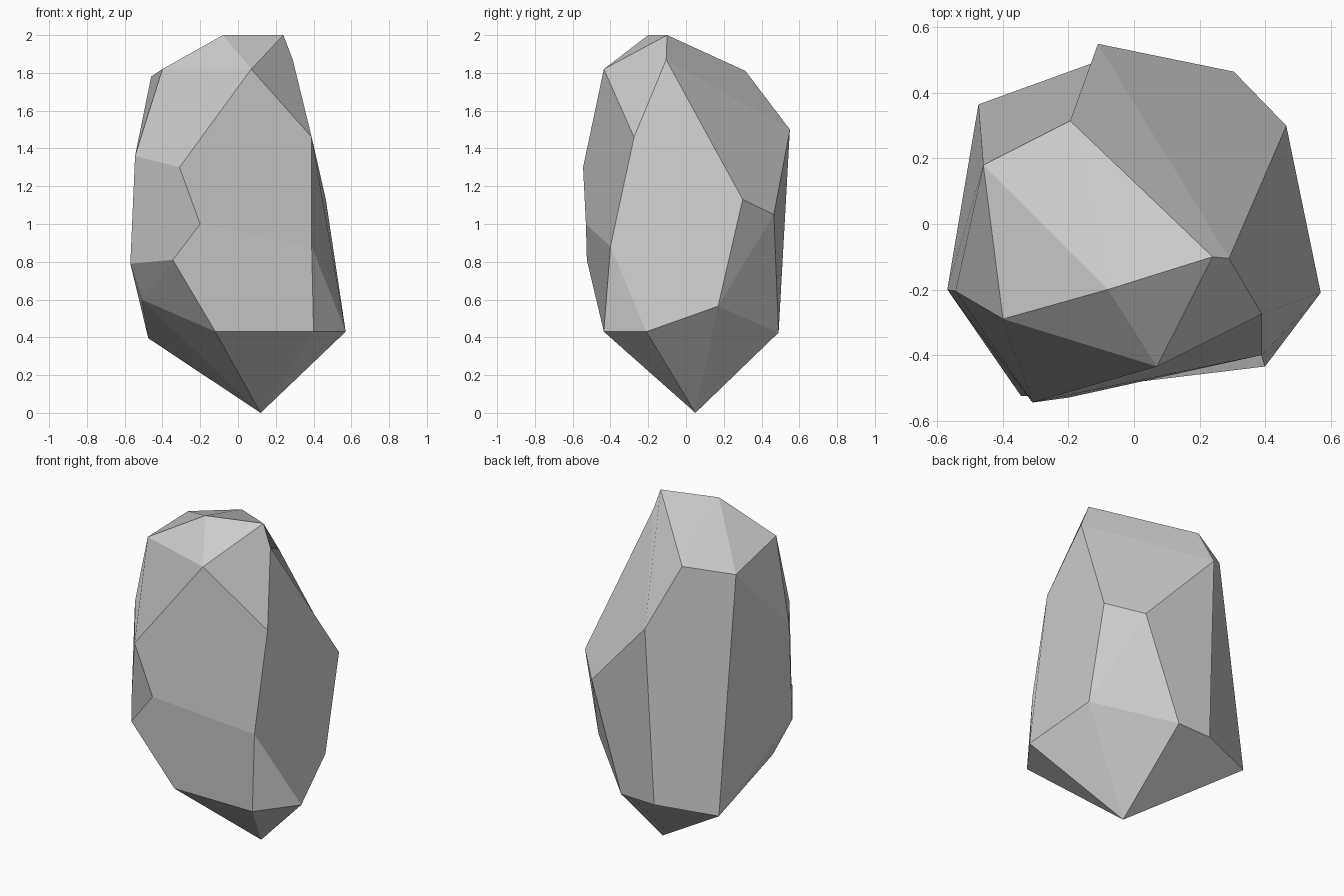
import bpy, bmesh

if "Cube" in bpy.data.objects:
    bpy.data.objects.remove(bpy.data.objects["Cube"])

# Corner points of the faceted rock, from the tip upward
corners = {
    "H": (0.12, 0.05, 0.0),
    # lower ring
    "X": (-0.12, -0.435, 0.43), "F": (0.40, -0.435, 0.43),
    "G": (0.57, -0.21, 0.43), "J": (0.465, 0.17, 0.565),
    "K": (0.09, 0.49, 0.425), "R": (-0.13, 0.49, 0.42),
    "Z": (-0.475, 0.365, 0.395), "Y": (-0.51, -0.10, 0.60),
    # middle
    "T": (-0.57, -0.20, 0.79), "E": (0.39, -0.40, 0.88),
    "I": (0.465, 0.30, 1.13), "L": (0.305, 0.465, 1.05),
    "S": (-0.545, -0.205, 1.36),
    # chipped front-left edge
    "U": (-0.31, -0.545, 1.30), "V": (-0.20, -0.53, 1.0),
    "W": (-0.345, -0.525, 0.81),
    # upper ring
    "D": (0.39, -0.275, 1.46), "M": (-0.11, 0.55, 1.50),
    "Q": (0.07, -0.435, 1.82), "P": (-0.40, -0.29, 1.82),
    "O": (-0.46, 0.18, 1.78), "N": (-0.195, 0.315, 1.81),
    # top ridge
    "C": (0.29, -0.105, 1.87), "B": (0.24, -0.10, 2.0),
    "A": (-0.08, -0.20, 2.0),
}

bm = bmesh.new()
v = {name: bm.verts.new(p) for name, p in corners.items()}
bmesh.ops.convex_hull(bm, input=bm.verts[:])


def recut(*facets):
    """Replace the hull triangles in a region by larger, slightly hollow facets."""
    region = {v[n] for f in facets for n in f}
    for face in [f for f in bm.faces if region.issuperset(f.verts)]:
        bm.faces.remove(face)
    for f in facets:
        bm.faces.new([v[n] for n in f])
    for edge in [e for e in bm.edges if e.is_wire]:
        bm.edges.remove(edge)
    bmesh.ops.holes_fill(bm, edges=[e for e in bm.edges if e.is_boundary], sides=8)


# Back facets
recut("MNOZR", "MLKR", "ZRKH")
# Front, chip, right side and sloping top
recut("BCDQ", "QDEVU", "VEFXW", "EFG", "CDEGJI",
      "PSUQ", "STWVU", "BCMN", "CILM")

bmesh.ops.recalc_face_normals(bm, faces=bm.faces[:])
mesh = bpy.data.meshes.new("rock")
bm.to_mesh(mesh)
bm.free()
bpy.context.collection.objects.link(bpy.data.objects.new("rock", mesh))
